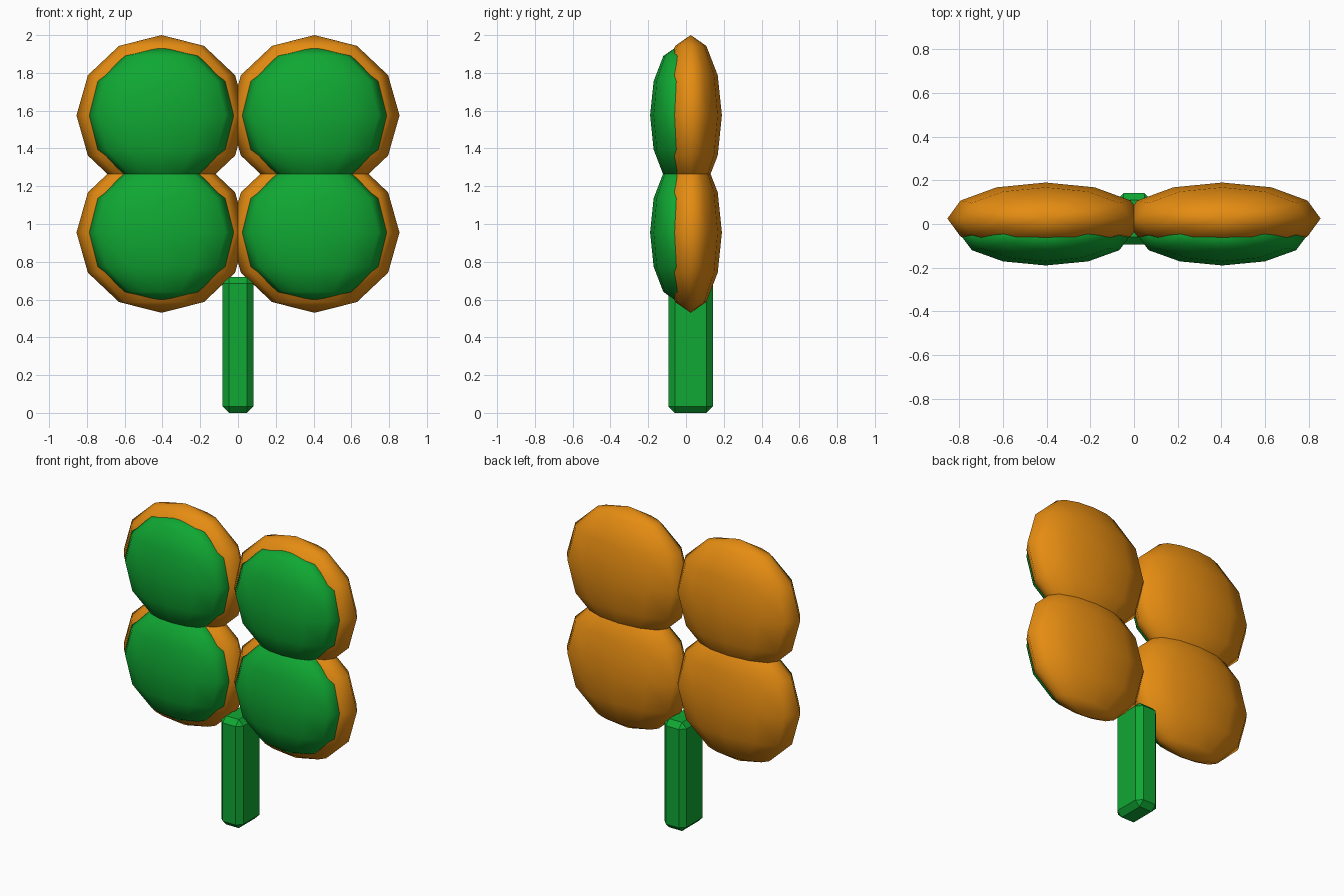
import bpy, bmesh
from mathutils import Matrix

if "Cube" in bpy.data.objects:
    bpy.data.objects.remove(bpy.data.objects["Cube"])


def material(name, rgb):
    m = bpy.data.materials.new(name)
    m.diffuse_color = (*rgb, 1)
    m.use_nodes = True
    m.node_tree.nodes["Principled BSDF"].inputs["Base Color"].default_value = m.diffuse_color
    return m


GREEN = material("leaf_green", (0.005, 0.39, 0.033))
ORANGE = material("warm_orange", (0.79, 0.265, 0.006))


def finish(bm, name, mat, smooth):
    me = bpy.data.meshes.new(name)
    for f in bm.faces:
        f.smooth = smooth
    bm.to_mesh(me)
    bm.free()
    me.materials.append(mat)
    ob = bpy.data.objects.new(name, me)
    bpy.context.collection.objects.link(ob)
    return ob


def flat_ball(name, center, radii, mat):
    # low-poly sphere with vertical poles, squashed front to back
    bm = bmesh.new()
    bmesh.ops.create_uvsphere(
        bm, u_segments=12, v_segments=6, radius=1,
        matrix=Matrix.Translation(center) @ Matrix.Diagonal((*radii, 1)))
    return finish(bm, name, mat, True)


# four leaves: orange backing with a smaller green pad in front
for row, z in (("upper", 1.575), ("lower", 0.955)):
    for side, x in (("left", -0.405), ("right", 0.405)):
        flat_ball(f"{row}_{side}_leaf_back", (x, 0.025, z), (0.45, 0.165, 0.425), ORANGE)
        flat_ball(f"{row}_{side}_leaf_front", (x, -0.05, z), (0.39, 0.14, 0.363), GREEN)

# stem: chamfered bar
bm = bmesh.new()
bmesh.ops.create_cube(
    bm, size=1,
    matrix=Matrix.Translation((0, 0.025, 0.36)) @ Matrix.Diagonal((0.162, 0.236, 0.72, 1)))
bmesh.ops.bevel(bm, geom=bm.edges[:], offset=0.034, offset_type='OFFSET',
                segments=1, profile=0.5, affect='EDGES')
finish(bm, "stem", GREEN, False)
